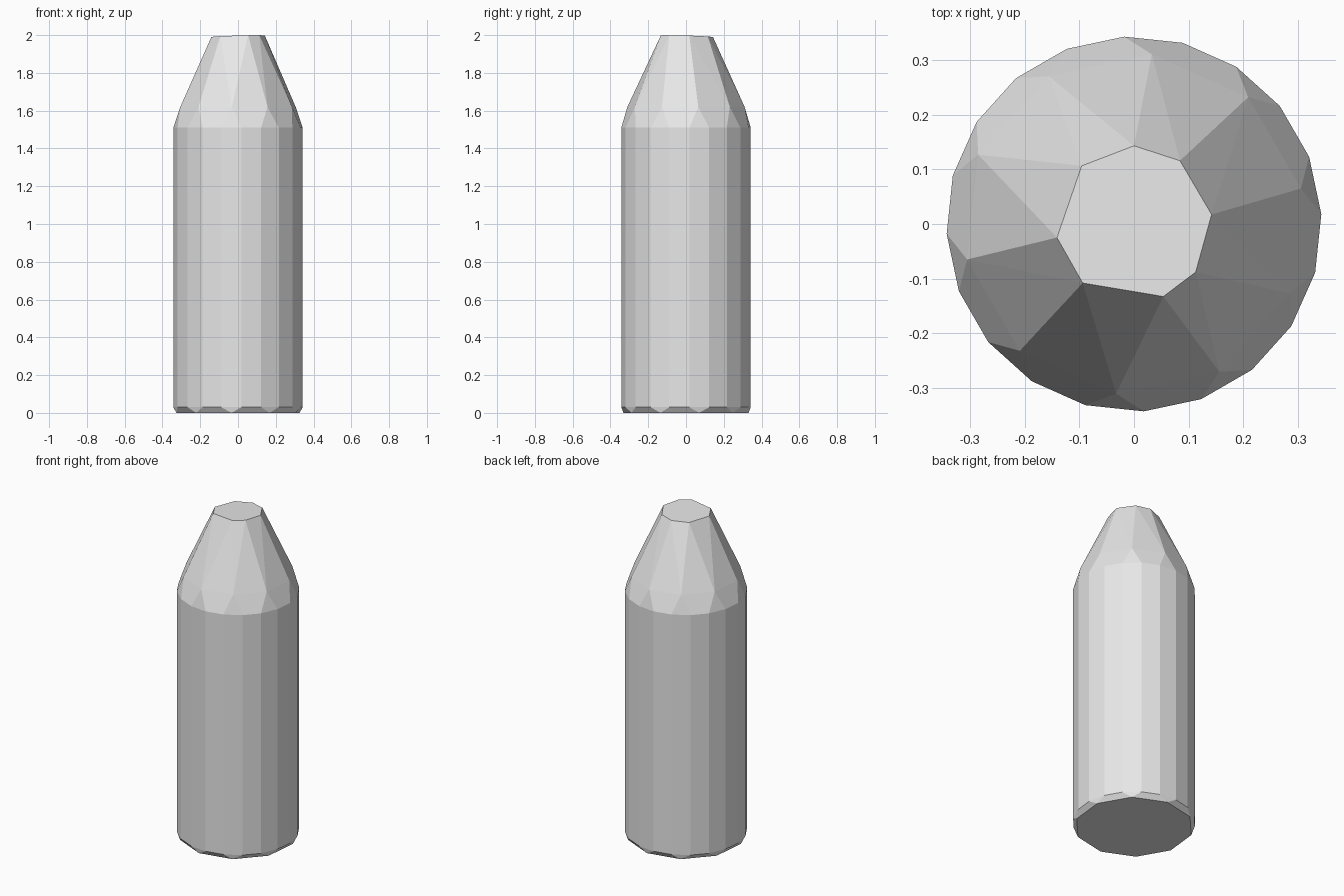
import bpy, bmesh, math

cube = bpy.data.objects.get("Cube")
if cube:
    bpy.data.objects.remove(cube, do_unlink=True)

grey = bpy.data.materials.new("light_grey")
grey.use_nodes = True
colour = (0.8, 0.8, 0.8, 1)
grey.diffuse_color = colour
grey.node_tree.nodes["Principled BSDF"].inputs["Base Color"].default_value = colour


def ring(bm, radius, z, angles):
    """Add one loose ring of points."""
    for a in angles:
        t = math.radians(a)
        bm.verts.new((radius * math.cos(t), radius * math.sin(t), z))


def even(count, start=0):
    return [start + 360 * i / count for i in range(count)]


bm = bmesh.new()

# Tip: uneven flat polygon, slightly tilted
for a in (90, 54, 7, -38, -68, -131, -170, 132):
    t = math.radians(a)
    x, y = 0.143 * math.cos(t), 0.143 * math.sin(t)
    bm.verts.new((x, y, 1.994 + 0.03 * x - 0.03 * y))

# Faceted shoulder: sparse upper ring over the denser body ring
ring(bm, 0.312, 1.62, even(10, 12))
ring(bm, 0.343, 1.51, even(20, 3))

# Body bottom and bevelled base
ring(bm, 0.343, 0.03, even(20, 3))
ring(bm, 0.333, 0.0, even(10, 12))

# Wrap the rings in one tapered skin
hull = bmesh.ops.convex_hull(bm, input=bm.verts)
unused = [g for g in hull["geom_interior"] if isinstance(g, bmesh.types.BMVert)]
bmesh.ops.delete(bm, geom=unused, context="VERTS")
bmesh.ops.dissolve_limit(bm, angle_limit=math.radians(0.5),
                         verts=bm.verts, edges=bm.edges)
bmesh.ops.recalc_face_normals(bm, faces=bm.faces)

mesh = bpy.data.meshes.new("tapered_body")
bm.to_mesh(mesh)
bm.free()
mesh.materials.append(grey)
body = bpy.data.objects.new("tapered_body", mesh)
bpy.context.collection.objects.link(body)
